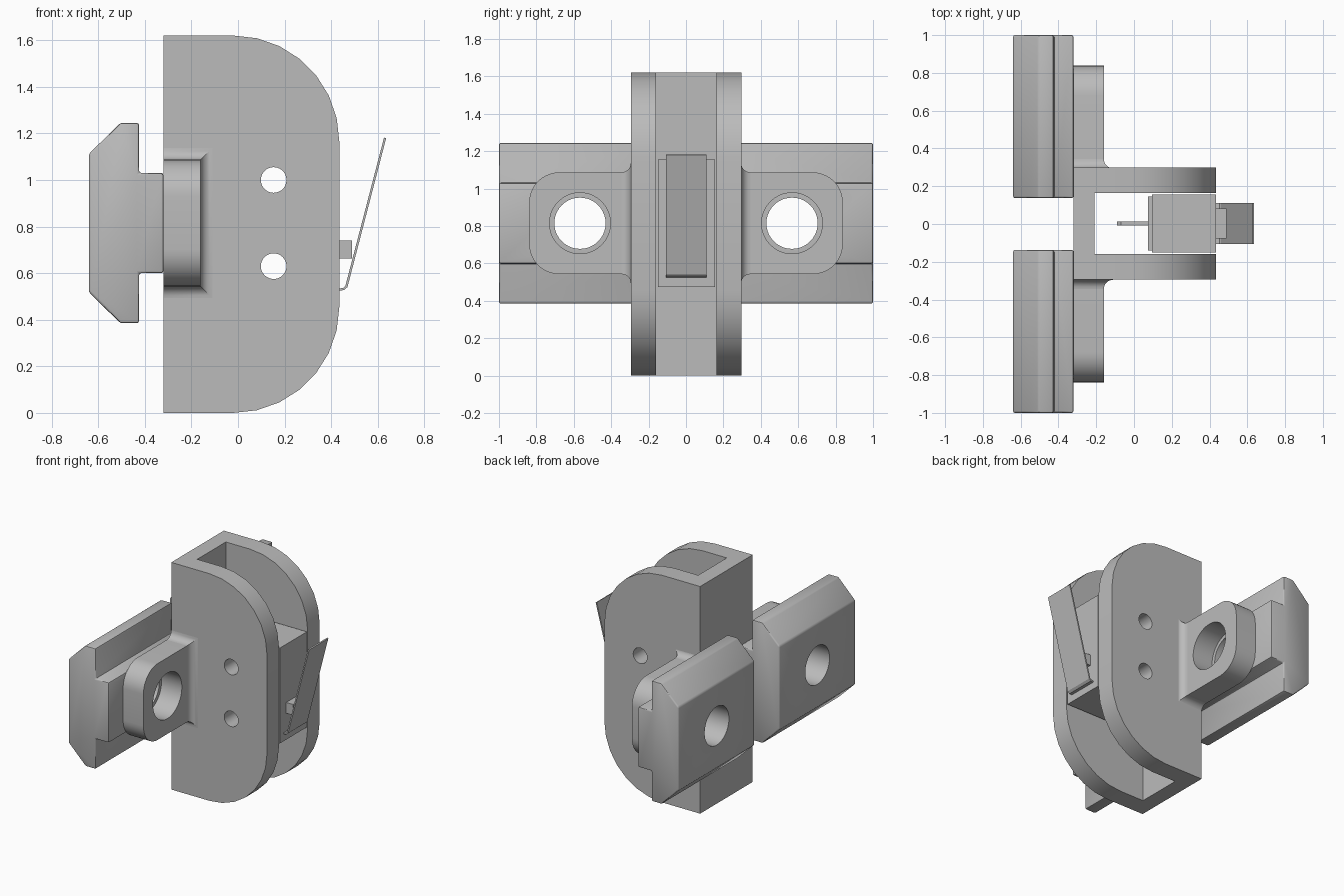
import bpy
import bmesh
from math import cos, sin, pi, radians
from mathutils import Vector

cube = bpy.data.objects.get("Cube")
if cube:
    bpy.data.objects.remove(cube, do_unlink=True)

grey = bpy.data.materials.new("plain grey")
grey.use_nodes = True
colour = (0.5, 0.5, 0.5, 1)
grey.diffuse_color = colour
grey.node_tree.nodes["Principled BSDF"].inputs["Base Color"].default_value = colour


def finish(name, bm):
    """Turn a bmesh into a named grey object."""
    bmesh.ops.recalc_face_normals(bm, faces=bm.faces)
    mesh = bpy.data.meshes.new(name)
    bm.to_mesh(mesh)
    bm.free()
    obj = bpy.data.objects.new(name, mesh)
    mesh.materials.append(grey)
    bpy.context.collection.objects.link(obj)
    return obj


def prism(name, points, axis, start, end):
    """Extrude a 2D outline along 'x' (outline in y, z), 'y' (x, z) or 'z' (x, y)."""
    i = "xyz".index(axis)
    bm = bmesh.new()
    verts = []
    for point in points:
        co = list(point)
        co.insert(i, start)
        verts.append(bm.verts.new(co))
    face = bm.faces.new(verts)
    move = Vector((0, 0, 0))
    move[i] = end - start
    result = bmesh.ops.extrude_face_region(bm, geom=[face])
    moved = [g for g in result["geom"] if isinstance(g, bmesh.types.BMVert)]
    bmesh.ops.translate(bm, verts=moved, vec=move)
    return finish(name, bm)


def box(name, x0, x1, y0, y1, z0, z1):
    return prism(name, [(x0, y0), (x1, y0), (x1, y1), (x0, y1)], "z", z0, z1)


def arc(cx, cy, r, a0, a1, steps):
    angles = [radians(a0 + (a1 - a0) * i / steps) for i in range(steps + 1)]
    return [(cx + r * cos(a), cy + r * sin(a)) for a in angles]


def drill(obj, axis, a, b, radius, start, end):
    """Cut a round hole and remove the cutter."""
    cutter = prism("cutter", arc(a, b, radius, 0, 360, 40)[:-1], axis, start, end)
    cutter.hide_render = True
    mod = obj.modifiers.new("hole", "BOOLEAN")
    mod.operation = "DIFFERENCE"
    mod.solver = "EXACT"
    mod.object = cutter
    apply_modifiers(obj)
    bpy.data.objects.remove(cutter, do_unlink=True)


def apply_modifiers(obj):
    select(obj)
    for mod in list(obj.modifiers):
        bpy.ops.object.modifier_apply(modifier=mod.name)


def select(obj):
    bpy.ops.object.select_all(action="DESELECT")
    obj.select_set(True)
    bpy.context.view_layer.objects.active = obj


def smooth(obj, angle=30):
    select(obj)
    bpy.ops.object.shade_smooth_by_angle(angle=radians(angle))


BOLT_Z = 0.815
PIN_X, PIN_ZS = 0.153, (0.63, 1.0)

# U-shaped housing: back wall and two rounded side plates
box("back_wall", -0.32, -0.21, -0.17, 0.17, 0, 1.62)
plate_outline = [(-0.32, 0)] + arc(-0.02, 0.455, 0.455, -90, 0, 7)
plate_outline += arc(-0.02, 1.165, 0.455, 0, 90, 7) + [(-0.32, 1.62)]
for name, y0, y1 in (("right_side_plate", -0.295, -0.16), ("left_side_plate", 0.163, 0.298)):
    plate = prism(name, plate_outline, "y", y0, y1)
    for z in PIN_ZS:
        drill(plate, "y", PIN_X, z, 0.055, -0.5, 0.5)
    smooth(plate)

# Slot nut outline, lower half mirrored to the upper half
lower = [(-0.32, 0.6), (-0.425, 0.6), (-0.425, 0.385), (-0.505, 0.385), (-0.64, 0.518)]
nut_outline = lower + [(x, 2 * BOLT_Z - z) for x, z in reversed(lower)]

for side, s in (("right", -1), ("left", 1)):
    # Slot nut with softened edges and a bolt hole
    nut = prism(side + "_slot_nut", nut_outline, "y", s * 0.137, s * 1.0)
    bevel = nut.modifiers.new("edges", "BEVEL")
    bevel.width = 0.01
    bevel.segments = 2
    apply_modifiers(nut)
    drill(nut, "x", s * 0.567, BOLT_Z, 0.137, -1, 0)
    smooth(nut, 40)

    # Mounting ear with rounded outer corners
    r = 0.16
    ear_outline = [(0.25, 0.543)] + arc(0.838 - r, 0.543 + r, r, -90, 0, 10)
    ear_outline += arc(0.838 - r, 1.087 - r, r, 0, 90, 10) + [(0.25, 1.087)]
    ear = prism(side + "_ear", [(s * y, z) for y, z in ear_outline], "x", -0.32, -0.16)
    drill(ear, "x", s * 0.567, BOLT_Z, 0.163, -1, 0)
    smooth(ear)

    # Flared fillet where the ear meets the side plate
    bm = bmesh.new()
    f, rings = 0.05, []
    for i in range(7):
        a = pi / 2 * i / 6
        grow, y = f * (1 - sin(a)), s * (0.295 + f * (1 - cos(a)))
        corners = ((-0.32, 0.543 - grow), (-0.16 + grow, 0.543 - grow),
                   (-0.16 + grow, 1.087 + grow), (-0.32, 1.087 + grow))
        rings.append([bm.verts.new((x, y, z)) for x, z in corners])
    for a, b in zip(rings, rings[1:]):
        for i in range(4):
            j = (i + 1) % 4
            bm.faces.new((a[i], a[j], b[j], b[i]))
    bm.faces.new(rings[0])
    bm.faces.new(rings[-1])
    smooth(finish(side + "_ear_fillet", bm))

# Switch body with a thin rear cover
for part in (box("switch_body", 0.095, 0.435, -0.15, 0.155, 0.475, 1.155),
             box("switch_rear_cover", 0.075, 0.095, -0.14, 0.145, 0.485, 1.145)):
    for z in PIN_ZS:
        drill(part, "y", PIN_X, z, 0.055, -0.5, 0.5)
    smooth(part)

# Terminals behind the switch, with narrowed tips
for i, z in enumerate((0.55, 0.8, 1.08)):
    tab = [(0.08, z - 0.045), (0.08, z + 0.045), (-0.07, z + 0.045),
           (-0.09, z + 0.025), (-0.09, z - 0.025), (-0.07, z - 0.045)]
    prism("terminal_%d" % (i + 1), tab, "y", -0.008, 0.012)

# Plunger and bent lever
box("switch_plunger", 0.43, 0.49, -0.078, 0.082, 0.663, 0.74)
lever = [(0.43, 0.525), (0.455, 0.527), (0.47, 0.54), (0.636, 1.179),
         (0.627, 1.182), (0.461, 0.545), (0.452, 0.536), (0.43, 0.534)]
prism("switch_lever", lever, "y", -0.107, 0.11)
